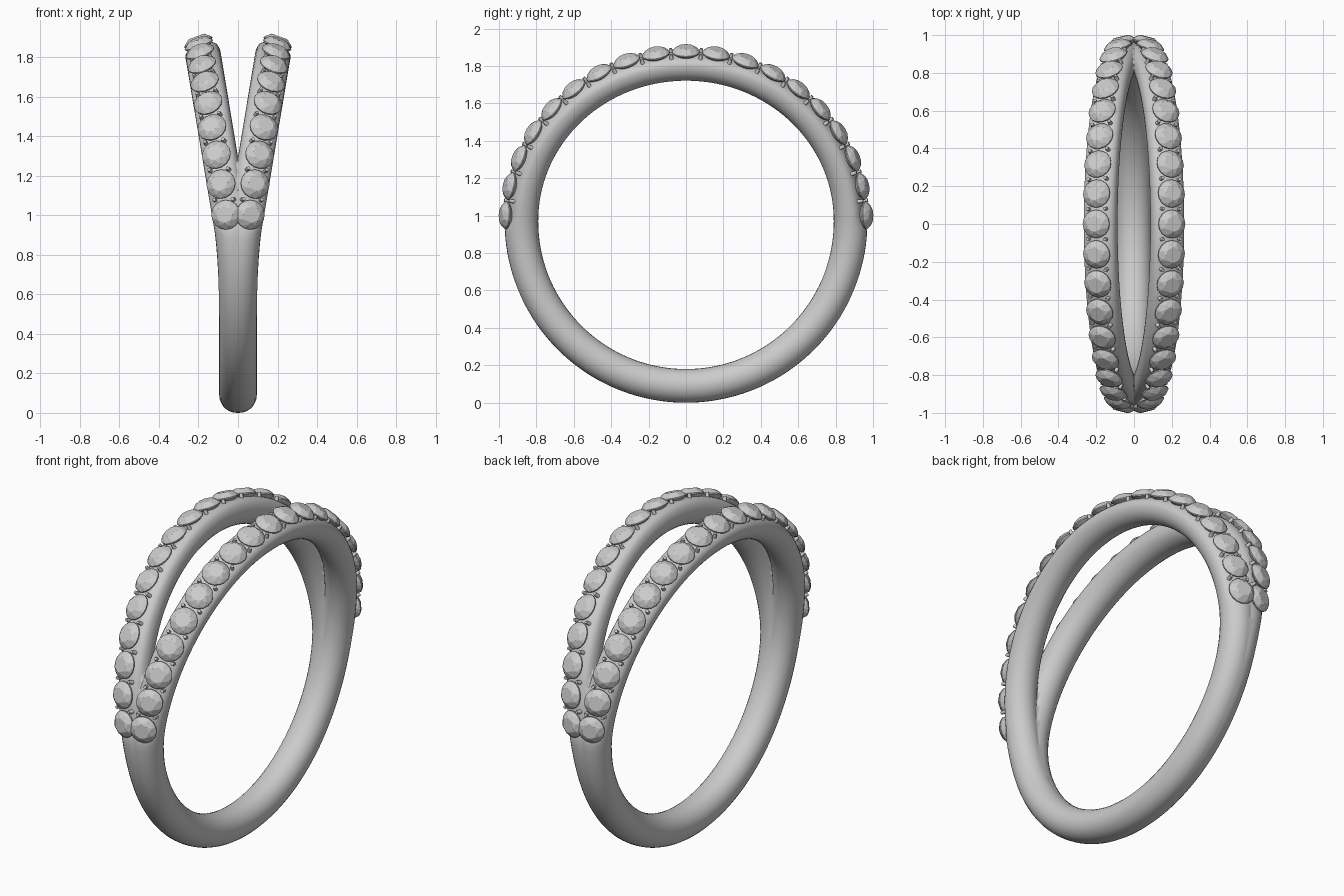
import bpy, bmesh
from math import sin, cos, pi, radians, copysign
from mathutils import Vector, Matrix

if "Cube" in bpy.data.objects:
    bpy.data.objects.remove(bpy.data.objects["Cube"])

CZ = 0.97          # height of ring centre
X = Vector((1, 0, 0))


def smooth(a, b, v):
    t = min(1, max(0, (v - a) / (b - a)))
    return t * t * (3 - 2 * t)


def frame(th):
    """Centre line point, sideways and outward axes of the right-hand arm."""
    s, c = sin(th), cos(th)
    h = s * (0.88 if s < 0 else 0.838)
    x = 0.036 + 0.167 * h if h > 0 else 0.005 + 0.031 * max(0, 1 + h / 0.88) ** 4.7
    tilt = radians(14 * smooth(-0.7, 0.0, s) + 6 * max(0, s))
    n = Vector((0, c, s))
    out = n * cos(tilt) + X * sin(tilt)
    side = X * cos(tilt) - n * sin(tilt)
    return Vector((x, 0.88 * c, CZ + h)), side, out


def finish(name, bm, angle=None):
    bmesh.ops.recalc_face_normals(bm, faces=bm.faces)
    me = bpy.data.meshes.new(name)
    bm.to_mesh(me)
    bm.free()
    ob = bpy.data.objects.new(name, me)
    bpy.context.collection.objects.link(ob)
    m = ob.modifiers.new("mirror", 'MIRROR')
    m.use_axis = (True, False, False)
    m.merge_threshold = 0.0005
    if angle:
        bpy.context.view_layer.objects.active = ob
        ob.select_set(True)
        bpy.ops.object.shade_smooth_by_angle(angle=radians(angle))
        ob.select_set(False)
    return ob


# split band: one arm swept round the ring, trimmed at x = 0 and mirrored
bm = bmesh.new()
N, M = 180, 28
rings = []
for i in range(N):
    th = 2 * pi * i / N
    p, side, out = frame(th)
    s = sin(th)
    up = smooth(-0.06, 0.02, s)
    t_out = 0.09 - 0.02 * up - 0.01 * max(0, s)
    t_in = 0.09 - 0.004 * max(0, s)
    ring = []
    for j in range(M):
        a = 2 * pi * j / M
        ca, sa = cos(a), sin(a)
        e = 1 - 0.25 * up if sa > 0 else 1
        u = copysign(abs(ca) ** e, ca) * 0.09
        v = copysign(abs(sa) ** e, sa) * (t_out if sa > 0 else t_in)
        ring.append(bm.verts.new(p + side * u + out * v))
    rings.append(ring)
for i in range(N):
    r0, r1 = rings[i], rings[(i + 1) % N]
    for j in range(M):
        k = (j + 1) % M
        bm.faces.new((r0[j], r0[k], r1[k], r1[j]))
bmesh.ops.bisect_plane(bm, geom=bm.verts[:] + bm.edges[:] + bm.faces[:],
                       plane_co=(0, 0, 0), plane_no=(1, 0, 0), clear_inner=True)
finish("split_band", bm, 40)


def seat(th):
    """Placement matrix on the stone line: x along the arm, z outward."""
    p, side, out = frame(th)
    p = p + out * (0.085 - 0.014 * max(0, sin(th)))
    along = side.cross(out)
    m = Matrix((along, side, out)).transposed().to_4x4()
    m.translation = p
    return m


def add_stone(bm, m):
    """Round brilliant: table, star and kite facets, girdle, pavilion."""
    def loop(n, r, z, off=0):
        return [bm.verts.new(m @ Vector((r * cos(2 * pi * (i + off) / n),
                r * sin(2 * pi * (i + off) / n), z))) for i in range(n)]
    table = loop(8, 0.042, 0.031)
    mid = loop(8, 0.060, 0.020, 0.5)
    top = loop(16, 0.075, 0.003)
    low = loop(16, 0.075, -0.003)
    tip = bm.verts.new(m @ Vector((0, 0, -0.055)))
    bm.faces.new(table)
    for i in range(8):
        k = (i + 1) % 8
        g0, g1, g2 = top[2 * i], top[2 * i + 1], top[(2 * i + 2) % 16]
        bm.faces.new((table[i], mid[i], table[k]))
        bm.faces.new((mid[i], g0, g1))
        bm.faces.new((mid[i], g1, g2))
        bm.faces.new((table[k], mid[i], g2))
        bm.faces.new((table[k], g2, mid[k]))
    for i in range(16):
        k = (i + 1) % 16
        bm.faces.new((top[i], low[i], low[k], top[k]))
        bm.faces.new((low[i], tip, low[k]))


# nineteen stones per arm, with a pair of prongs in each gap
START, COUNT = radians(2), 19
step = (pi - 2 * START) / (COUNT - 1)
stones, prongs = bmesh.new(), bmesh.new()
for i in range(COUNT):
    add_stone(stones, seat(START + i * step))
    if i < COUNT - 1:
        m = seat(START + (i + 0.5) * step)
        for sx in (-0.048, 0.048):
            bmesh.ops.create_cone(prongs, cap_ends=True, segments=10, radius1=0.013,
                                  radius2=0.009, depth=0.045,
                                  matrix=m @ Matrix.Translation((0, sx, -0.016)))
finish("round_stones", stones)
finish("prongs", prongs, 40)
